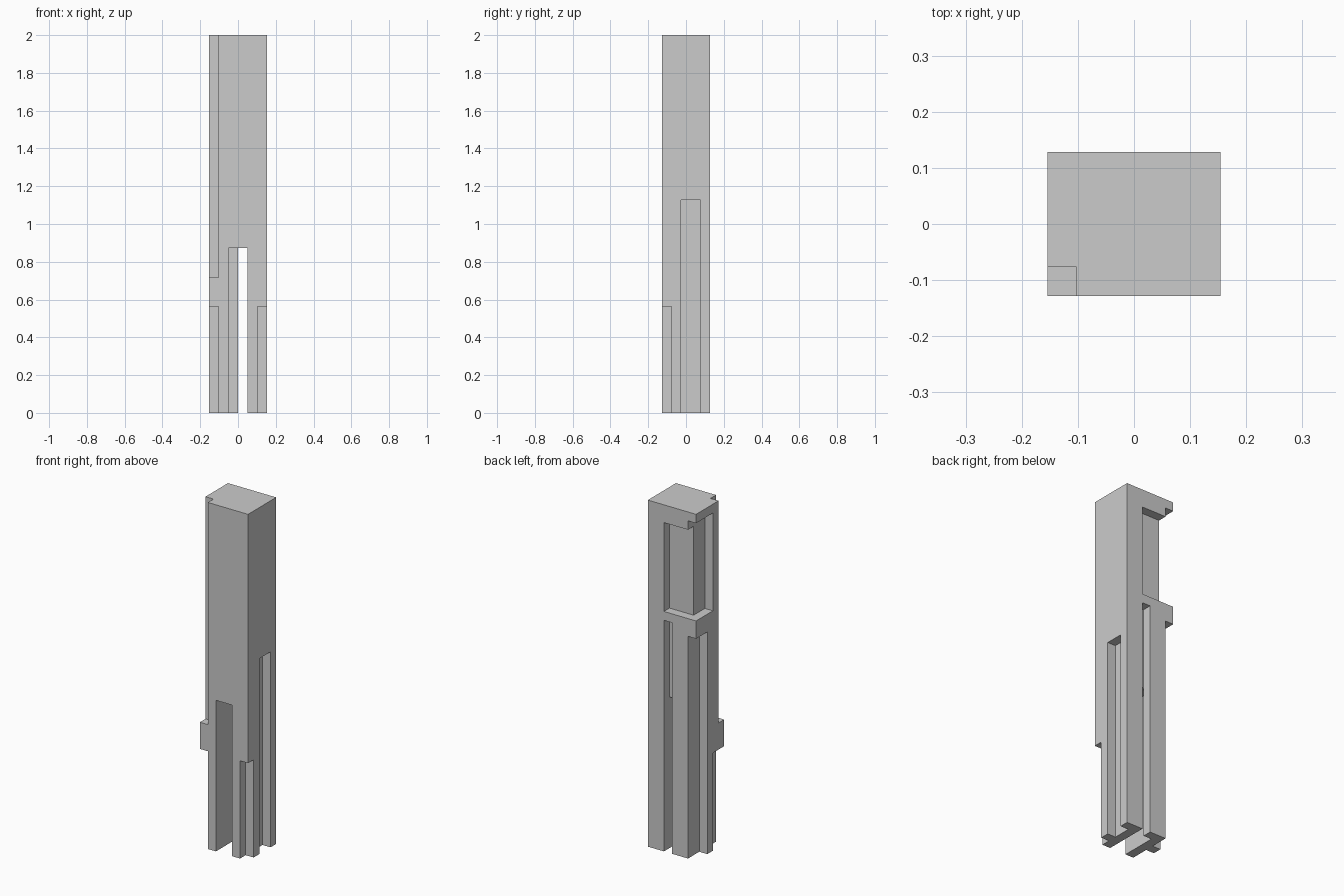
import bpy

if "Cube" in bpy.data.objects:
    bpy.data.objects.remove(bpy.data.objects["Cube"])

U = 2 / 39                 # one puzzle unit
W, D, H = 6, 5, 39         # size of the bar in units


def box(name, x, y, z):
    """Box from unit ranges, counted from the front left bottom corner."""
    bpy.ops.mesh.primitive_cube_add(size=1)
    ob = bpy.context.object
    ob.name = name
    offsets = (W / 2, D / 2, 0)
    for v in ob.data.vertices:
        v.co = [((r[0] if c < 0 else r[1]) - o) * U
                for c, r, o in zip(v.co, (x, y, z), offsets)]
    return ob


def cut(target, name, x, y, z):
    """Remove a box; sides on the bar's outside are pushed out for a clean cut."""
    ranges = []
    for (a, b), size in zip((x, y, z), (W, D, H)):
        ranges.append((a - 1 if a == 0 else a, b + 1 if b == size else b))
    cutter = box(name, *ranges)
    cutter.hide_render = True
    mod = target.modifiers.new(name, 'BOOLEAN')
    mod.operation = 'DIFFERENCE'
    mod.solver = 'EXACT'
    mod.object = cutter
    bpy.context.view_layer.objects.active = target
    bpy.ops.object.modifier_apply(modifier=name)
    bpy.data.objects.remove(cutter)


# Solid bar
bar = box("notched_bar", (0, W), (0, D), (0, H))

# Notches and slots: x, y and z ranges in units
cuts = {
    "front_slot":         ((2, 4), (0, 4), (0, 17)),
    "through_slot":       ((3, 4), (0, 5), (0, 17)),
    "back_slot":          ((3, 4), (4, 5), (0, 26)),
    "front_right_corner": ((5, 6), (0, 1), (0, 11)),
    "right_slot":         ((5, 6), (2, 4), (0, 22)),
    "front_left_lower":   ((0, 1), (0, 2), (0, 11)),
    "front_left_upper":   ((0, 1), (0, 1), (14, 39)),
    "back_left_lower":    ((0, 1), (3, 5), (0, 25)),
    "left_window":        ((0, 1), (2, 5), (27, 38)),
    "back_window":        ((0, 4), (4, 5), (27, 37)),
}
for name, ranges in cuts.items():
    cut(bar, name, *ranges)
